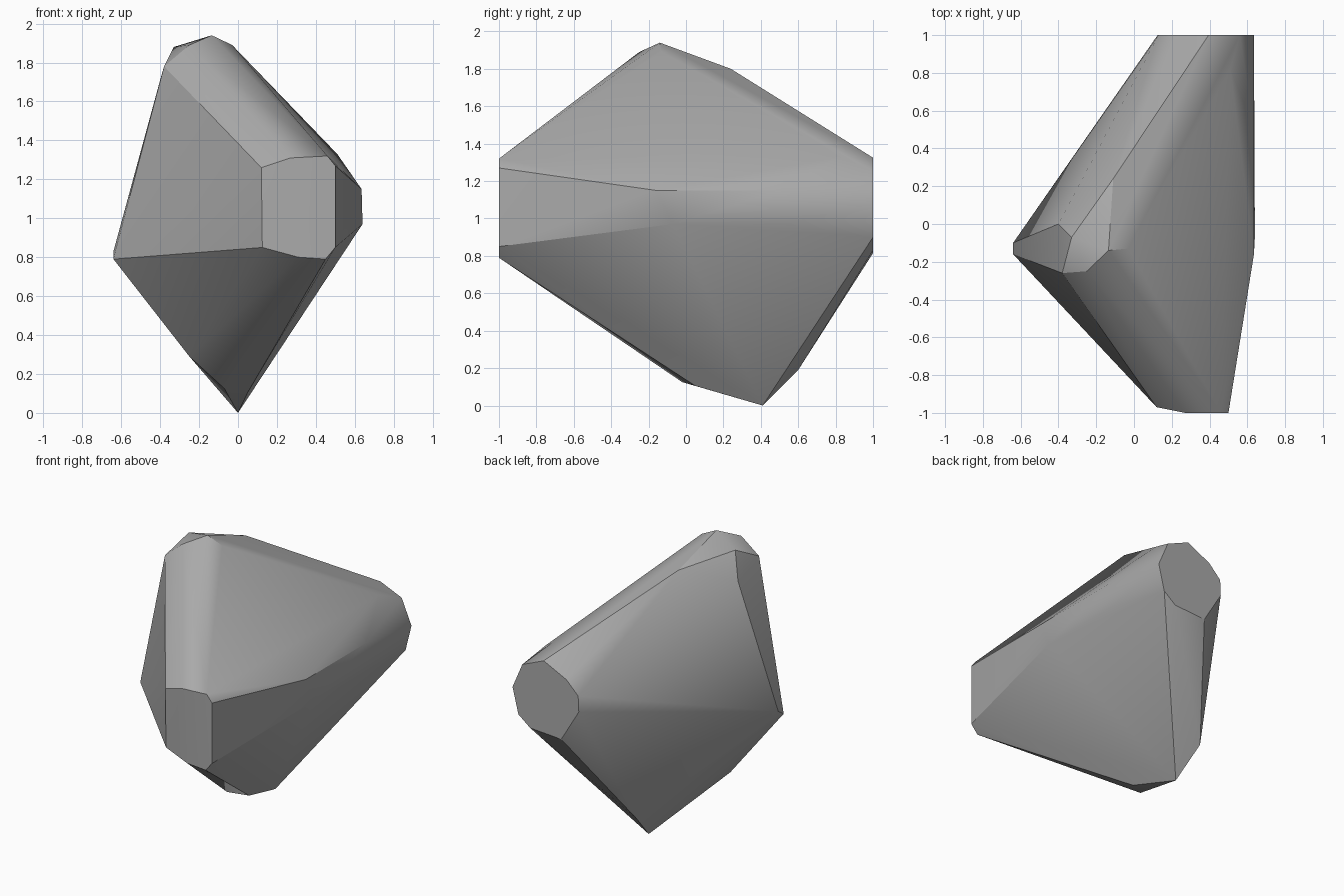
import bpy
import bmesh
import math

default_cube = bpy.data.objects.get("Cube")
if default_cube:
    bpy.data.objects.remove(default_cube, do_unlink=True)


def make_material(name, color):
    material = bpy.data.materials.new(name)
    material.diffuse_color = color
    material.use_nodes = True
    shader = material.node_tree.nodes["Principled BSDF"]
    shader.inputs["Base Color"].default_value = color
    return material


def at_depth(y, outline):
    """Corners of a flat facet facing along y, from its x, z outline."""
    return [(x, y, z) for x, z in outline]


# Flat cut on the front
front_facet = at_depth(-1, [(.27, 1.31), (.46, 1.32), (.5, 1.27),
                            (.5, .85), (.45, .79), (.31, .8)])
front_facet += at_depth(-.97, [(.12, 1.26), (.125, .85)])

# Flat cut on the back
back_facet = at_depth(1, [(.635, 1.08), (.56, 1.255), (.395, 1.325),
                          (.22, 1.24), (.13, 1.15), (.125, 1.04),
                          (.26, .815), (.5, .83), (.59, .9)])

# Upright band along the left side, with the shoulder above it
side_band = [(.635, -.16, 1.15), (.635, .5, 1.15),
             (.64, -.07, .97), (.635, .53, .97), (.51, .82, 1.33)]

# Crest
crest = [(-.135, -.14, 1.94), (-.03, -.13, 1.89), (-.11, .24, 1.8),
         (-.25, -.25, 1.89), (-.33, -.07, 1.88), (-.38, -.26, 1.78),
         (-.4, 0, 1.71)]

# Sharp right corner and the tip underneath
right_corner = [(-.64, -.1, .83), (-.64, -.16, .79), (-.25, -.13, .29)]
lower_tip = [(0, .41, 0), (-.07, -.02, .125), (.05, .05, .105),
             (-.04, .6, .19)]

# Wrap the corners in one convex stone
mesh = bpy.data.meshes.new("rock")
bm = bmesh.new()
for group in (front_facet, back_facet, side_band, crest, right_corner, lower_tip):
    for corner in group:
        bm.verts.new(corner)
hull = bmesh.ops.convex_hull(bm, input=bm.verts)
unused = {item for item in hull["geom_interior"] + hull["geom_unused"]
          if isinstance(item, bmesh.types.BMVert)}
bmesh.ops.delete(bm, geom=list(unused), context="VERTS")
bmesh.ops.dissolve_limit(bm, angle_limit=math.radians(1),
                         verts=bm.verts, edges=bm.edges)
bmesh.ops.recalc_face_normals(bm, faces=bm.faces)
bm.to_mesh(mesh)
bm.free()

rock = bpy.data.objects.new("rock", mesh)
bpy.context.collection.objects.link(rock)
mesh.materials.append(make_material("stone grey", (.4, .4, .4, 1)))

# Soft facets with crisp ridges
bpy.ops.object.select_all(action="DESELECT")
rock.select_set(True)
bpy.context.view_layer.objects.active = rock
bpy.ops.object.shade_smooth_by_angle(angle=math.radians(30))
